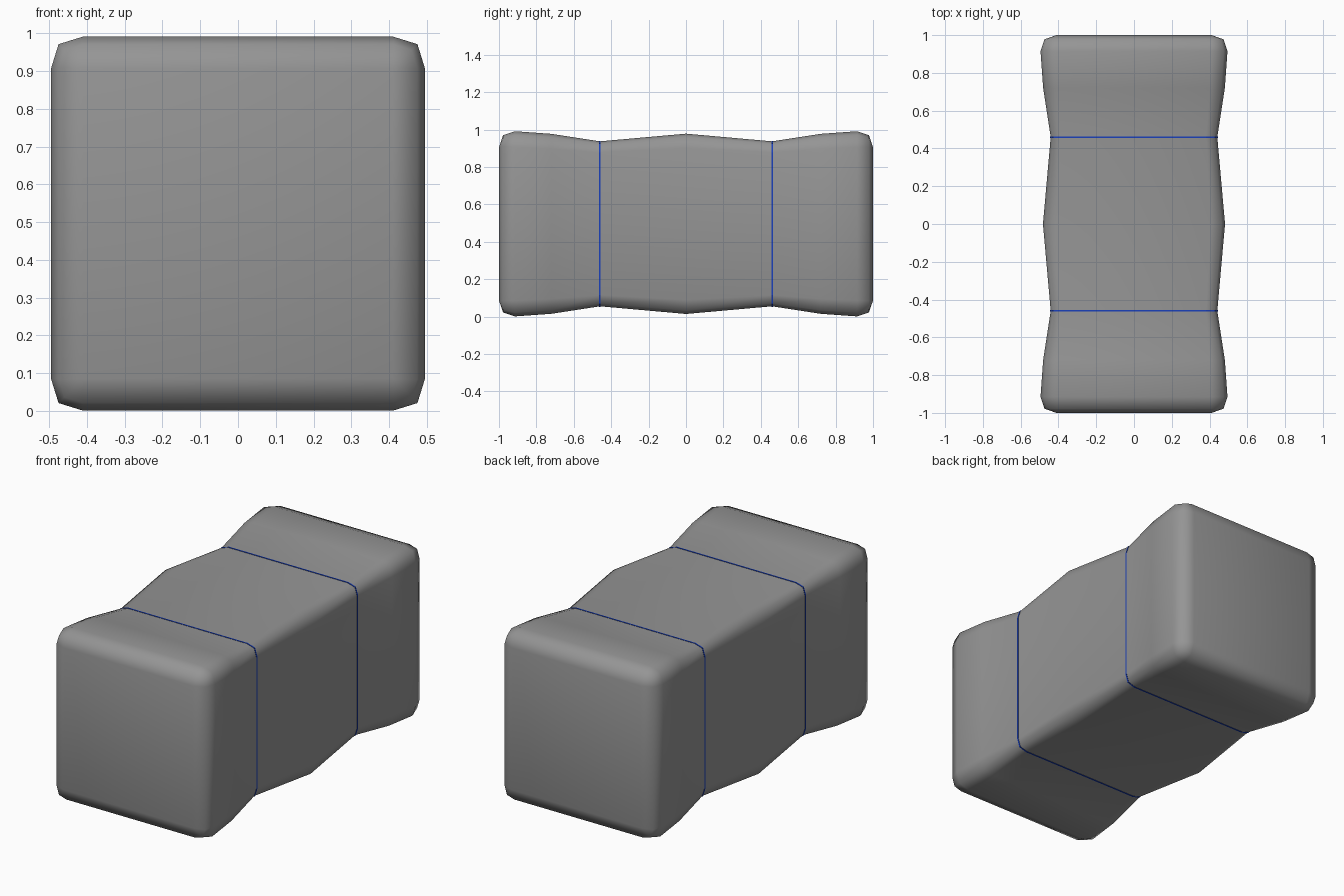
import bpy, bmesh, math

if "Cube" in bpy.data.objects:
    bpy.data.objects.remove(bpy.data.objects["Cube"])

CENTRE_Z = 0.496


def square_ring(bm, y, half, r):
    """Rounded square in the xz plane, two segments per corner."""
    ring = []
    for k in range(4):
        a0 = k * math.pi / 2
        cx = (half - r) * (1 if k in (0, 3) else -1)
        cz = (half - r) * (1 if k in (0, 1) else -1)
        for s in range(3):
            a = a0 + s * math.pi / 4
            bulge = 1.08 if s == 1 else 1.0    # slightly full corner
            ring.append(bm.verts.new((cx + bulge * r * math.cos(a), y,
                                      CENTRE_Z + cz + bulge * r * math.sin(a))))
    return ring


def loft(name, sections, material, closed=False):
    """Skin a run of (y, half width, corner radius) sections."""
    bm = bmesh.new()
    rings = [square_ring(bm, *s) for s in sections]
    pairs = list(zip(rings, rings[1:]))
    if closed:
        pairs.append((rings[-1], rings[0]))
    else:
        bm.faces.new(rings[0])
        bm.faces.new(rings[-1])
    for a, b in pairs:
        for i in range(12):
            j = (i + 1) % 12
            bm.faces.new((a[i], a[j], b[j], b[i]))
    bmesh.ops.remove_doubles(bm, verts=bm.verts, dist=0.0005)
    bmesh.ops.recalc_face_normals(bm, faces=bm.faces)
    for f in bm.faces:
        f.smooth = not closed
    me = bpy.data.meshes.new(name)
    bm.to_mesh(me)
    bm.free()
    me.materials.append(material)
    ob = bpy.data.objects.new(name, me)
    bpy.context.collection.objects.link(ob)
    return ob


def colour(name, rgb):
    mat = bpy.data.materials.new(name)
    mat.diffuse_color = (*rgb, 1)
    mat.use_nodes = True
    mat.node_tree.nodes["Principled BSDF"].inputs["Base Color"].default_value = mat.diffuse_color
    return mat


dark_grey = colour("dark_grey", (0.3, 0.3, 0.3))
blue = colour("band_blue", (0.01, 0.05, 0.5))

# Body: half of the profile, mirrored front to back about y = 0
half_profile = [(0.46, 0.441, 0.06), (0.72, 0.481, 0.08), (0.915, 0.495, 0.085),
                (0.978, 0.474, 0.062), (1.0, 0.410, 0.0)]
body = [(-y, h, r) for y, h, r in reversed(half_profile)]
body += [(0, 0.482, 0.075)] + half_profile
loft("body", body, dark_grey)

# Thin blue bands around the two waists
for side, name in ((-1, "front_band"), (1, "back_band")):
    y = side * 0.46
    loft(name, [(y - 0.004, 0.437, 0.06), (y - 0.004, 0.4435, 0.062),
                (y + 0.004, 0.4435, 0.062), (y + 0.004, 0.437, 0.06)],
         blue, closed=True)
